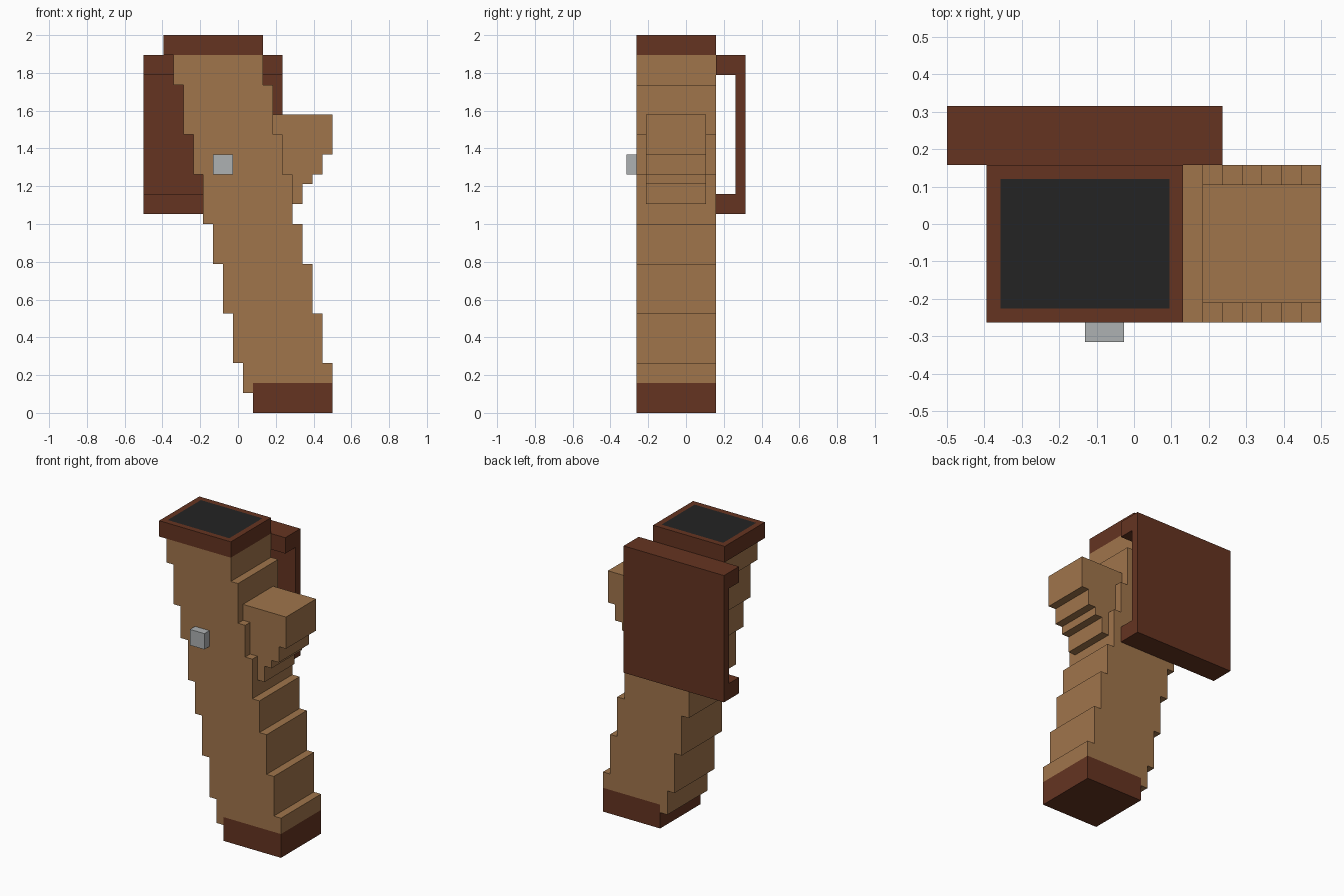
import bpy, bmesh

if "Cube" in bpy.data.objects:
    bpy.data.objects.remove(bpy.data.objects["Cube"])

U = 2 / 38  # one grid block


def material(name, rgb):
    m = bpy.data.materials.new(name)
    lin = [(c / 255 / 12.92 if c < 11 else ((c / 255 + 0.055) / 1.055) ** 2.4) for c in rgb]
    m.diffuse_color = (*lin, 1)
    m.use_nodes = True
    m.node_tree.nodes["Principled BSDF"].inputs["Base Color"].default_value = m.diffuse_color
    return m


WOOD = material("light wood", (160, 117, 75))
BROWN = material("dark brown", (101, 52, 33))
BLACK = material("hollow black", (35, 35, 35))
GREY = material("metal grey", (174, 177, 178))


def prism(name, outline, axis, lo, hi, *mats, inset_top=0):
    """Extrude an outline (in blocks) along x or y from lo to hi."""
    place = (lambda p, d: (d, p[0], p[1])) if axis == "x" else (lambda p, d: (p[0], d, p[1]))
    bm = bmesh.new()
    face = bm.faces.new([bm.verts.new([c * U for c in place(p, lo)]) for p in outline])
    new = bmesh.ops.extrude_face_region(bm, geom=[face])["geom"]
    shift = [c * U for c in place((0, 0), hi - lo)]
    bmesh.ops.translate(bm, vec=shift, verts=[g for g in new if isinstance(g, bmesh.types.BMVert)])
    bmesh.ops.recalc_face_normals(bm, faces=bm.faces)
    if inset_top:
        top = max(bm.faces, key=lambda f: f.calc_center_median().z)
        bmesh.ops.inset_region(bm, faces=[top], thickness=inset_top * U)
        top.material_index = 1
    mesh = bpy.data.meshes.new(name)
    bm.to_mesh(mesh)
    bm.free()
    for m in mats:
        mesh.materials.append(m)
    ob = bpy.data.objects.new(name, mesh)
    bpy.context.collection.objects.link(ob)
    return ob


def rect(a0, a1, z0, z1):
    return [(a0, z0), (a1, z0), (a1, z1), (a0, z1)]


# Leaning trunk: each step shifts one block left, nine blocks wide
levels = [5, 10, 15, 19, 24, 28, 33, 36]
left, right = [(0.5, 2)], [(1.5, 2), (1.5, 3), (9.5, 3)]
for i, z in enumerate(levels):
    left.append((0.5 - i, z))
    right.append((9.5 - i, z))
    if z != levels[-1]:
        left.append((-0.5 - i, z))
        right.append((8.5 - i, z))
prism("trunk", right + left[::-1], "y", -5, 3, WOOD)

# Base cap and hollow-topped rim
prism("base_cap", rect(1.5, 9.5, 0, 3), "y", -5, 3, BROWN)
prism("top_rim", rect(-7.5, 2.5, 36, 38), "y", -5, 3, BROWN, BLACK, inset_top=1)

# Stepped side branch, following the trunk on its inner edge
branch = [(5.5, 21), (6.5, 21), (6.5, 23), (7.5, 23), (7.5, 24), (8.5, 24), (8.5, 26),
          (9.5, 26), (9.5, 30), (3.5, 30), (3.5, 28), (4.5, 28), (4.5, 24), (5.5, 24)]
prism("side_branch", branch, "y", -4, 2, WOOD)

# C-shaped back bracket
bracket = [(3, 20), (6, 20), (6, 36), (3, 36), (3, 34), (5, 34), (5, 22), (3, 22)]
prism("back_bracket", bracket, "x", -9.5, 4.5, BROWN)

# Front stud
prism("front_stud", rect(-2.5, -0.5, 24, 26), "y", -6, -5, GREY)
